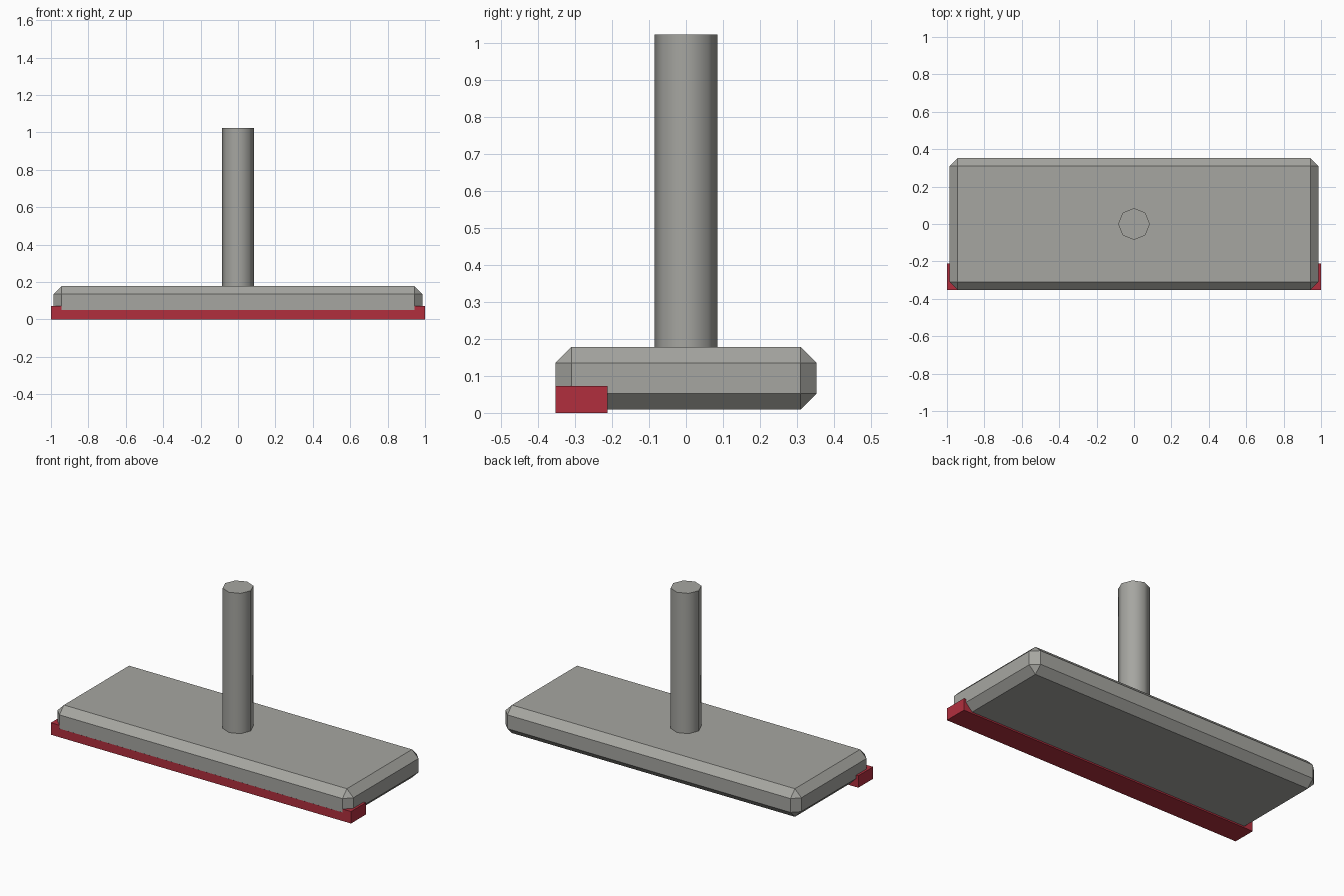
import bpy
import math

old = bpy.data.objects.get("Cube")
if old:
    bpy.data.objects.remove(old, do_unlink=True)


def material(name, rgb):
    mat = bpy.data.materials.new(name)
    mat.use_nodes = True
    color = (*rgb, 1)
    mat.diffuse_color = color
    mat.node_tree.nodes["Principled BSDF"].inputs["Base Color"].default_value = color
    return mat


def box(name, low, high, mat, chamfer=0):
    center = [(a + b) / 2 for a, b in zip(low, high)]
    bpy.ops.mesh.primitive_cube_add(size=1, location=center)
    obj = bpy.context.object
    obj.name = name
    obj.scale = [b - a for a, b in zip(low, high)]
    bpy.ops.object.transform_apply(location=False, rotation=False, scale=True)
    obj.data.materials.append(mat)
    if chamfer:
        bevel = obj.modifiers.new("Chamfer", "BEVEL")
        bevel.width = chamfer
        bevel.segments = 1
    return obj


gray = material("warm gray", (0.38, 0.38, 0.355))
red = material("red", (0.44, 0.028, 0.048))

# Chamfered head
box("head", (-0.986, -0.353, 0.009), (0.986, 0.353, 0.178), gray, chamfer=0.043)

# Red strip along the lower front edge
box("front_strip", (-1, -0.3525, 0), (1, -0.212, 0.072), red)

# Eight-sided handle with smooth sides
bottom, top = 0.12, 1.023
bpy.ops.mesh.primitive_cylinder_add(vertices=8, radius=0.085, depth=top - bottom,
                                    location=(0, 0, (top + bottom) / 2))
handle = bpy.context.object
handle.name = "handle"
handle.data.materials.append(gray)
bpy.ops.object.shade_smooth_by_angle(angle=math.radians(60))
